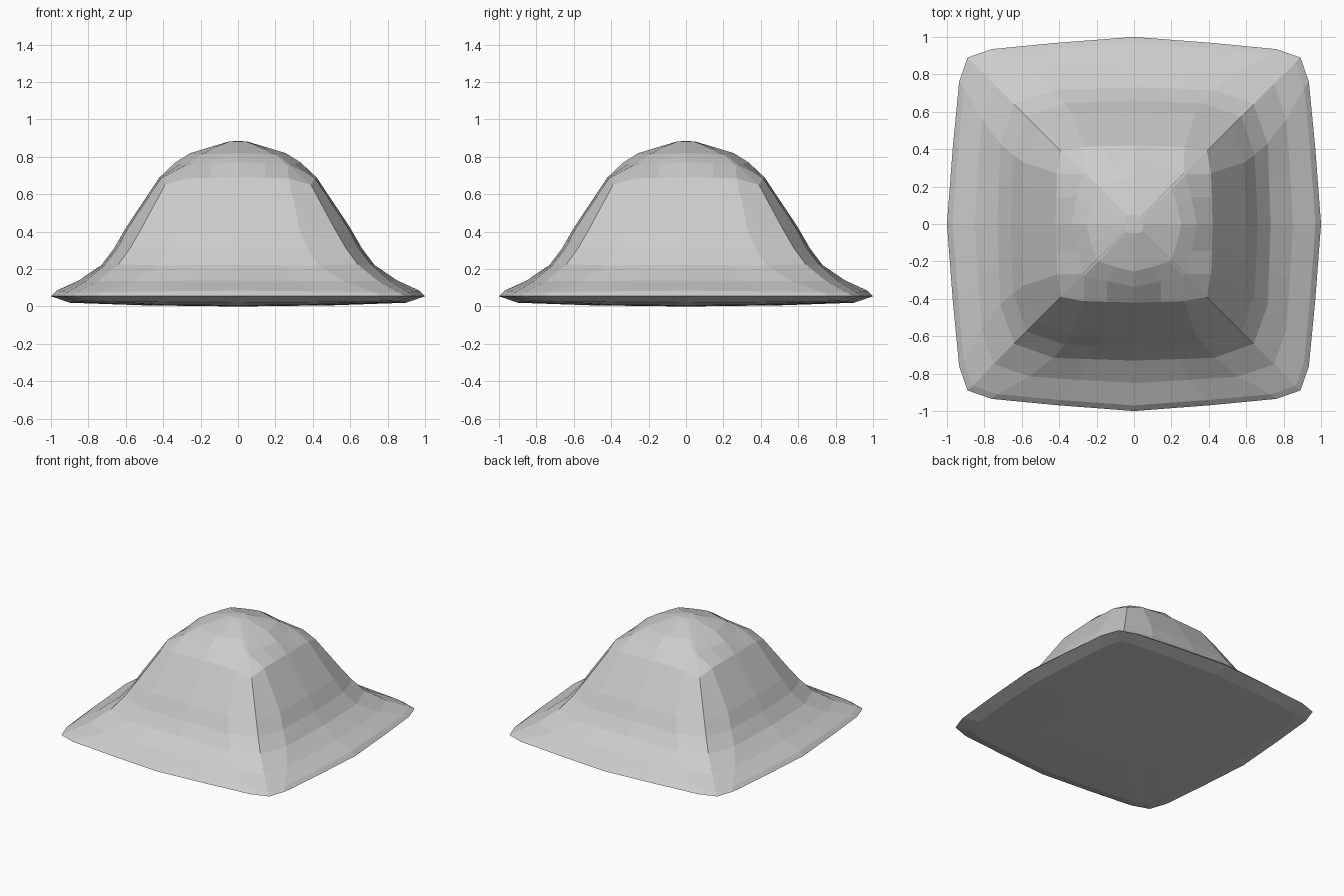
import bpy, bmesh

if "Cube" in bpy.data.objects:
    bpy.data.objects.remove(bpy.data.objects["Cube"])

# Rounded-square rings, crown to underside:
# side middle (r, z), near-corner point (along, out, z), corner (r, z)
RINGS = [
    (.05, .882, .04, .045, .882, .04, .882),
    (.255, .82, .19, .20, .815, .195, .813),
    (.335, .77, .265, .275, .76, .27, .757),
    (.42, .69, .27, .412, .685, .39, .65),
    (.60, .42, .33, .59, .415, .52, .41),
    (.66, .315, .37, .645, .31, .575, .315),
    (.73, .222, .43, .715, .22, .64, .225),
    (.85, .14, .56, .815, .135, .75, .135),
    (.97, .085, .73, .91, .077, .865, .073),
    (1.0, .055, .76, .935, .055, .89, .055),
    (.90, .02, .68, .85, .025, .81, .03),
    (.50, .006, .35, .48, .008, .45, .009),
]


def ring_points(m, zm, bx, by, zb, c, zc):
    """Four identical sides of six points, turned about z."""
    ax, ay, az = bx * .54, m + (by - m) * .48, zm + (zb - zm) * .5
    side = [(-c, c, zc), (-bx, by, zb), (-ax, ay, az),
            (0, m, zm), (ax, ay, az), (bx, by, zb)]
    pts = []
    for _ in range(4):
        pts += side
        side = [(y, -x, z) for x, y, z in side]
    return pts


bm = bmesh.new()
loops = [[bm.verts.new(p) for p in ring_points(*r)] for r in RINGS]

# Crown, brim and rim
for upper, lower in zip(loops, loops[1:]):
    for i in range(24):
        j = (i + 1) % 24
        bm.faces.new((upper[i], upper[j], lower[j], lower[i]))

# Peak and shallow convex underside
for loop, z in ((loops[0], .885), (loops[-1], 0)):
    tip = bm.verts.new((0, 0, z))
    for i in range(24):
        bm.faces.new((loop[i], loop[(i + 1) % 24], tip))

bmesh.ops.recalc_face_normals(bm, faces=bm.faces[:])
mesh = bpy.data.meshes.new("square_hat")
bm.to_mesh(mesh)
bm.free()
hat = bpy.data.objects.new("square_hat", mesh)
bpy.context.collection.objects.link(hat)
